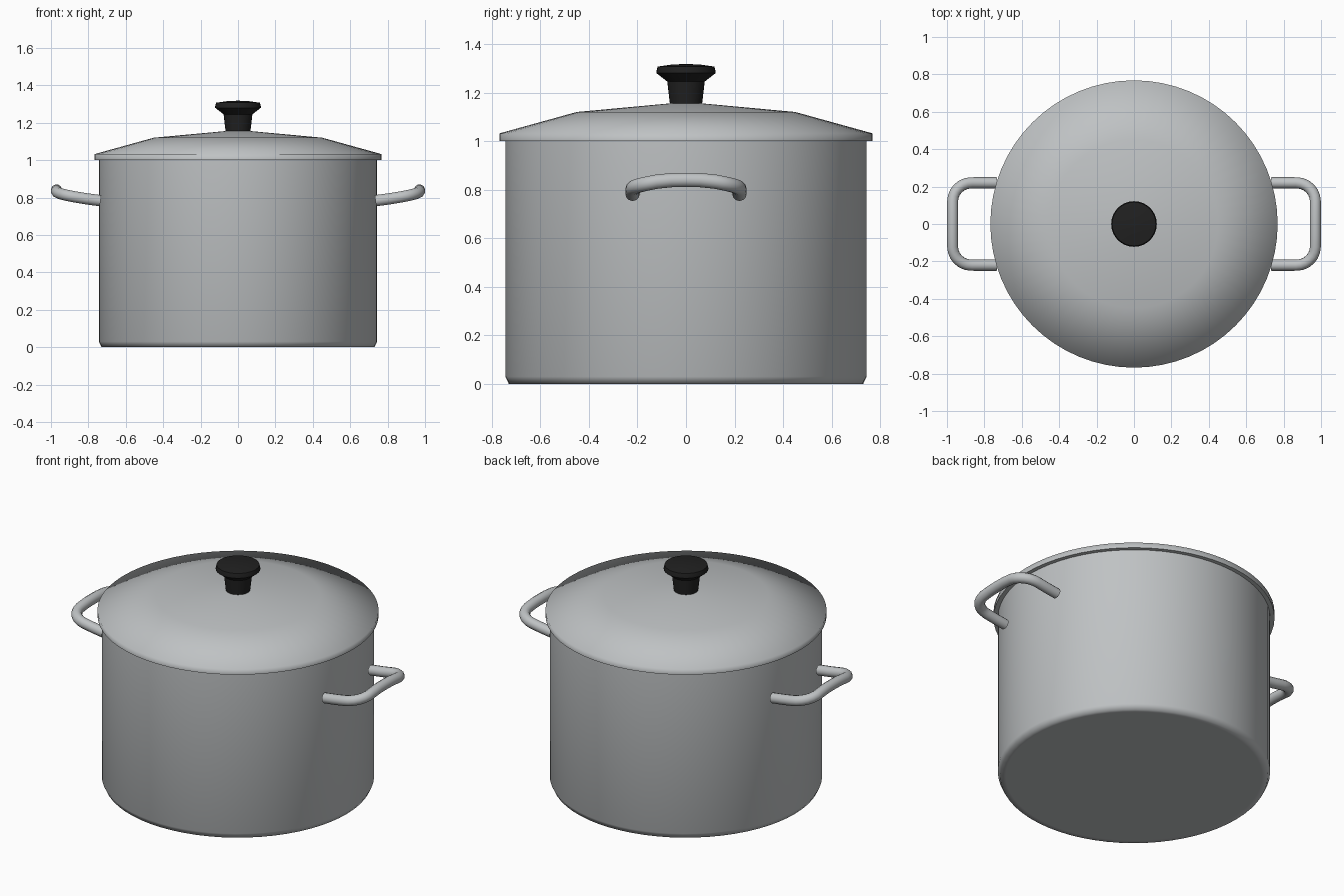
import bpy, bmesh, math
from mathutils import Vector

cube = bpy.data.objects.get("Cube")
if cube:
    bpy.data.objects.remove(cube, do_unlink=True)


def material(name, colour):
    mat = bpy.data.materials.new(name)
    mat.use_nodes = True
    mat.diffuse_color = (*colour, 1)
    mat.node_tree.nodes["Principled BSDF"].inputs["Base Color"].default_value = (*colour, 1)
    return mat


steel = material("brushed steel", (0.52, 0.54, 0.55))
black = material("black plastic", (0.015, 0.015, 0.015))


def smooth(obj, degrees):
    bpy.ops.object.select_all(action="DESELECT")
    obj.select_set(True)
    bpy.context.view_layer.objects.active = obj
    bpy.ops.object.shade_smooth_by_angle(angle=math.radians(degrees))


def lathe(name, profile, mat, degrees, steps=64):
    """Spin a (radius, height) profile around the z axis."""
    bm = bmesh.new()
    verts = [bm.verts.new((r, 0, z)) for r, z in profile]
    edges = [bm.edges.new(pair) for pair in zip(verts, verts[1:])]
    bmesh.ops.spin(bm, geom=verts + edges, cent=(0, 0, 0), axis=(0, 0, 1),
                   angle=math.tau, steps=steps, use_duplicate=False)
    bmesh.ops.remove_doubles(bm, verts=bm.verts, dist=0.0005)
    bmesh.ops.recalc_face_normals(bm, faces=bm.faces)
    mesh = bpy.data.meshes.new(name)
    bm.to_mesh(mesh)
    bm.free()
    mesh.materials.append(mat)
    obj = bpy.data.objects.new(name, mesh)
    bpy.context.collection.objects.link(obj)
    smooth(obj, degrees)
    return obj


# Hollow pot body with a chamfered base
lathe("pot_body", [(0, 0), (0.7, 0), (0.73, 0), (0.744, 0.03), (0.744, 1.0),
                   (0.72, 1.0), (0.72, 0.03), (0, 0.03)], steel, 70)

# Domed lid with a thin vertical rim
lathe("lid", [(0, 1.0), (0.768, 1.0), (0.768, 1.032), (0.45, 1.12),
              (0.07, 1.155), (0, 1.155)], steel, 80)

# Mushroom knob
lathe("lid_knob", [(0, 1.15), (0.066, 1.15), (0.077, 1.245), (0.122, 1.28),
                   (0.122, 1.287), (0.117, 1.307), (0.06, 1.315), (0, 1.318)],
      black, 40, 32)


def handle(name, side):
    """Bent tube that leaves the wall, rounds two corners and arches upward."""
    reach, half, corner = 0.97, 0.22, 0.1
    arm = [(0.735, half, 0.783), (0.81, half, 0.793)]
    for i in range(7):
        a = math.radians(90 - 15 * i)
        arm.append((reach - corner + corner * math.cos(a),
                    half - corner + corner * math.sin(a), 0.803 + 0.005 * i))
    arm += [(reach, 0.06, 0.839)]
    path = arm + [(reach, 0, 0.84)] + [(x, -y, z) for x, y, z in reversed(arm)]

    curve = bpy.data.curves.new(name, "CURVE")
    curve.dimensions = "3D"
    curve.bevel_depth = 0.03
    curve.bevel_resolution = 4
    curve.use_fill_caps = True
    spline = curve.splines.new("POLY")
    spline.points.add(len(path) - 1)
    for point, (x, y, z) in zip(spline.points, path):
        point.co = (side * x, side * y, z, 1)
    tube = bpy.data.objects.new(name + "_path", curve)
    bpy.context.collection.objects.link(tube)

    # Turn the swept tube into a mesh
    bpy.context.view_layer.update()
    mesh = bpy.data.meshes.new_from_object(
        tube.evaluated_get(bpy.context.evaluated_depsgraph_get()))
    bpy.data.objects.remove(tube, do_unlink=True)
    bm = bmesh.new()
    bm.from_mesh(mesh)
    bmesh.ops.remove_doubles(bm, verts=bm.verts, dist=0.0005)
    bmesh.ops.recalc_face_normals(bm, faces=bm.faces)
    bm.to_mesh(mesh)
    bm.free()
    mesh.materials.clear()
    mesh.materials.append(steel)
    obj = bpy.data.objects.new(name, mesh)
    bpy.context.collection.objects.link(obj)
    smooth(obj, 50)


handle("left_handle", 1)
handle("right_handle", -1)
